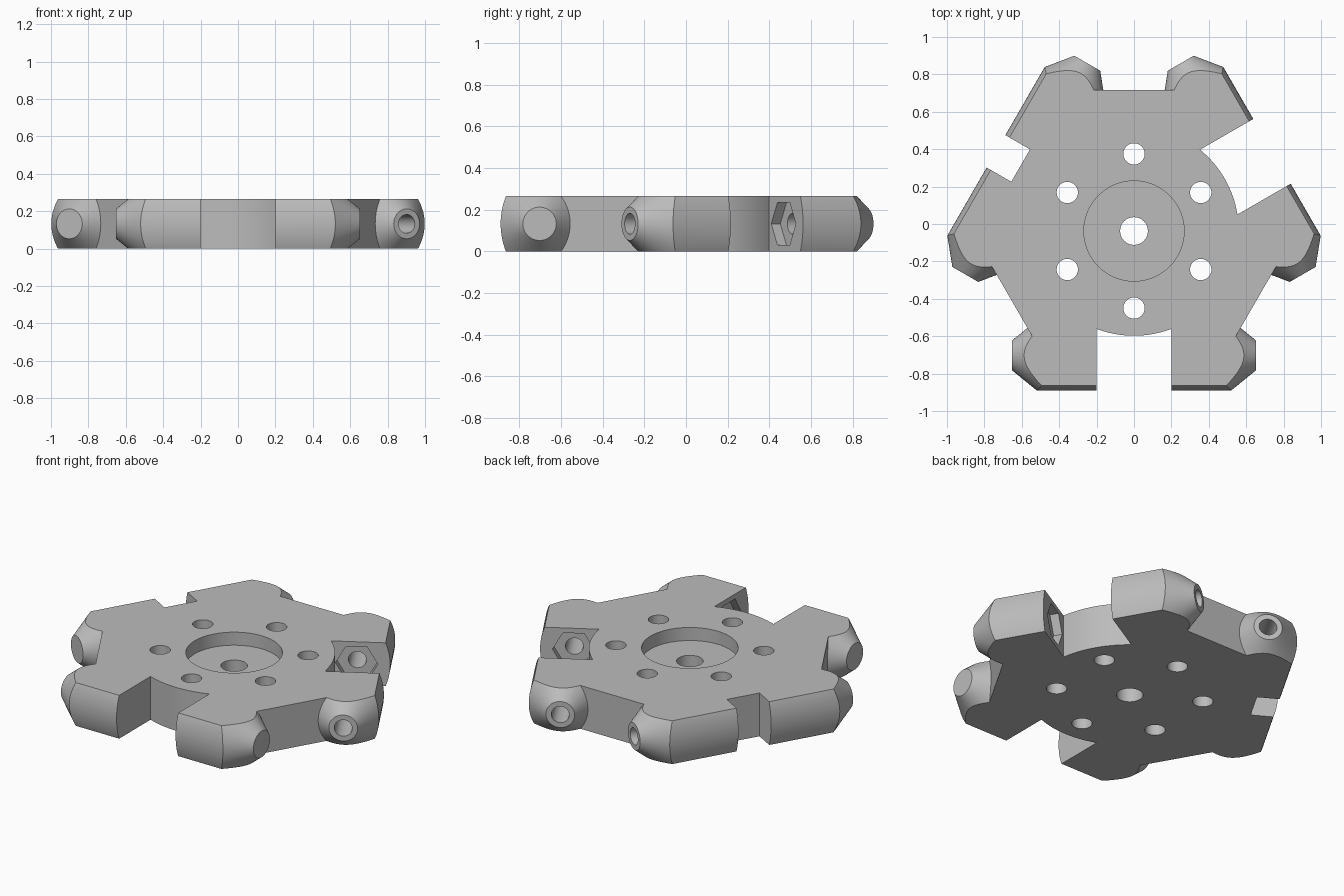
import bpy, bmesh
from math import sin, cos, pi, radians, sqrt
from mathutils import Matrix

default = bpy.data.objects.get("Cube")
if default:
    bpy.data.objects.remove(default, do_unlink=True)

HALF = 0.1325                      # half of the plate thickness
SLOT_ANGLES = (-90, 30, 150)
AXLE_R = 0.665                     # distance from hub centre to roller axle
HUB = Matrix.Translation((0, -0.0375, HALF))


def link(bm, name):
    bmesh.ops.recalc_face_normals(bm, faces=bm.faces[:])
    mesh = bpy.data.meshes.new(name)
    bm.to_mesh(mesh)
    bm.free()
    obj = bpy.data.objects.new(name, mesh)
    bpy.context.collection.objects.link(obj)
    return obj


def prism(name, points, lo, hi, frame):
    """Extrude a flat outline along the local z of a frame."""
    bm = bmesh.new()
    face = bm.faces.new([bm.verts.new((x, y, lo)) for x, y in points])
    top = bmesh.ops.extrude_face_region(bm, geom=[face])["geom"]
    bmesh.ops.translate(bm, vec=(0, 0, hi - lo),
                        verts=[v for v in top if isinstance(v, bmesh.types.BMVert)])
    bm.transform(frame)
    return link(bm, name)


def cone(name, r1, r2, lo, hi, frame):
    bm = bmesh.new()
    bmesh.ops.create_cone(bm, cap_ends=True, segments=96, radius1=r1, radius2=r2,
                          depth=hi - lo,
                          matrix=frame @ Matrix.Translation((0, 0, (lo + hi) / 2)))
    return link(bm, name)


def circle(radius, count=48, cx=0.0, cy=0.0):
    return [(cx + radius * cos(2 * pi * i / count), cy + radius * sin(2 * pi * i / count))
            for i in range(count)]


def combine(target, tool, operation):
    """Apply a boolean and discard the tool."""
    mod = target.modifiers.new("combine", 'BOOLEAN')
    mod.operation, mod.solver, mod.object = operation, 'EXACT', tool
    graph = bpy.context.evaluated_depsgraph_get()
    mesh = bpy.data.meshes.new_from_object(target.evaluated_get(graph))
    target.modifiers.clear()
    target.data = mesh
    bpy.data.objects.remove(tool, do_unlink=True)


def slot_frame(angle):
    """Local x points out through the slot, local y along its axle."""
    return HUB @ Matrix.Rotation(radians(angle), 4, 'Z')


def axle_frame(angle, side):
    return slot_frame(angle) @ Matrix.Rotation(-side * pi / 2, 4, 'X')


# Six-sided plate with three long flats
outline = []
for a in SLOT_ANGLES:
    rot = Matrix.Rotation(radians(a), 3, 'Z')
    for t in (-0.465, 0.465):
        outline.append((rot @ Matrix.Translation((0.7, t, 0)).to_translation())[:2])
hub = prism("roller_wheel_hub", outline, -0.2, 0.2, HUB)

# Fork arms: barrel-faced bars turned to a cone at the tip
BULGE = 0.36
heights = [-0.16 + 0.32 * i / 16 for i in range(17)]
bar = [(0.852 - BULGE + sqrt(BULGE ** 2 - z * z), z) for z in heights]
bar += [(0.45, 0.16), (0.45, -0.16)]
for a in SLOT_ANGLES:
    for side in (1, -1):
        frame = axle_frame(a, side)
        arm = prism("fork_arm", bar, 0.1, 0.72, frame)
        tip = cone("fork_tip", 0.57, 0.08, 0.05, 0.652,
                   frame @ Matrix.Translation((AXLE_R, 0, 0)))
        combine(arm, tip, 'INTERSECT')
        combine(hub, arm, 'UNION')

# Trim to plate thickness
combine(hub, prism("slab", circle(1.6, 4), -HALF, HALF, HUB), 'INTERSECT')

# Roller slots with a round hub wall at the inner end
slot = [(sqrt(0.56 ** 2 - t * t), t) for t in [-0.2 + 0.4 * i / 16 for i in range(17)]]
slot += [(1.1, 0.2), (1.1, -0.2)]
for a in SLOT_ANGLES:
    combine(hub, prism("slot_cutter", slot, -0.3, 0.3, slot_frame(a)), 'DIFFERENCE')

# Axle holes and hexagonal nut pockets in the fork arms
for a in SLOT_ANGLES:
    for side in (1, -1):
        frame = axle_frame(a, side)
        combine(hub, prism("axle_cutter", circle(0.05, 32, AXLE_R), 0.16, 0.8, frame),
                'DIFFERENCE')
        combine(hub, prism("nut_cutter", circle(0.118, 6, AXLE_R), 0.15, 0.25, frame),
                'DIFFERENCE')

# Centre recess, shaft hole and the ring of bolt holes
combine(hub, prism("recess_cutter", circle(0.268, 72), HALF - 0.08, 0.3, HUB), 'DIFFERENCE')
combine(hub, prism("shaft_cutter", circle(0.074), -0.3, 0.3, HUB), 'DIFFERENCE')
for i in range(6):
    a = radians(30 + 60 * i)
    hole = circle(0.057, 40, 0.412 * cos(a), 0.412 * sin(a))
    combine(hub, prism("bolt_cutter", hole, -0.3, 0.3, HUB), 'DIFFERENCE')

# Grey material
grey = bpy.data.materials.new("plain_grey")
grey.use_nodes = True
color = (0.5, 0.5, 0.5, 1)
grey.diffuse_color = color
grey.node_tree.nodes["Principled BSDF"].inputs["Base Color"].default_value = color
hub.data.materials.clear()
hub.data.materials.append(grey)
for poly in hub.data.polygons:
    poly.material_index = 0

# Smooth round walls, sharp edges kept
bpy.ops.object.select_all(action='DESELECT')
hub.select_set(True)
bpy.context.view_layer.objects.active = hub
bpy.ops.object.shade_smooth_by_angle(angle=radians(18))
